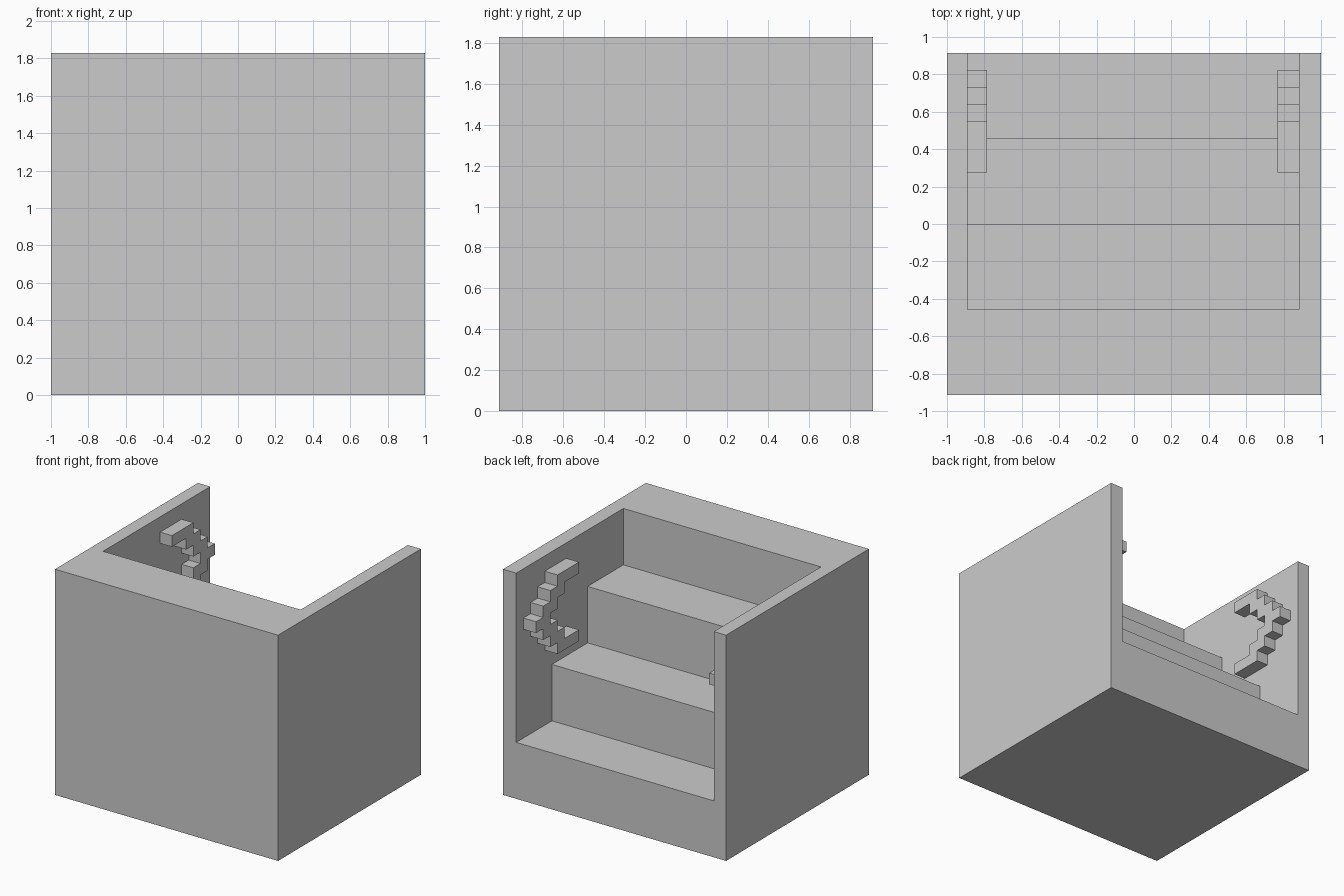
import bpy
import bmesh

if "Cube" in bpy.data.objects:
    bpy.data.objects.remove(bpy.data.objects["Cube"])

HALF_Y, HEIGHT = 0.915, 1.83
CELL = HALF_Y / 10            # pixel-style grid unit used by the handles
INNER_L, INNER_R = -0.89, 0.882


def prism(name, profile, x0, x1):
    """Extrude a closed (y, z) profile along x from x0 to x1."""
    bm = bmesh.new()
    face = bm.faces.new([bm.verts.new((x0, y, z)) for y, z in profile])
    out = bmesh.ops.extrude_face_region(bm, geom=[face])
    moved = [g for g in out["geom"] if isinstance(g, bmesh.types.BMVert)]
    bmesh.ops.translate(bm, verts=moved, vec=(x1 - x0, 0, 0))
    bmesh.ops.recalc_face_normals(bm, faces=bm.faces)
    mesh = bpy.data.meshes.new(name)
    bm.to_mesh(mesh)
    bm.free()
    obj = bpy.data.objects.new(name, mesh)
    bpy.context.collection.objects.link(obj)
    return obj


# Solid block
block = prism("stair_block",
              [(-HALF_Y, 0), (HALF_Y, 0), (HALF_Y, HEIGHT), (-HALF_Y, HEIGHT)],
              -1, 1)

# Stepped void: three treads climbing toward the front, open at back and top
rise, tread = HEIGHT / 4, HALF_Y / 2
void = [(HALF_Y + 0.2, HEIGHT + 0.2), (HALF_Y + 0.2, rise)]
for i in range(3):
    y = HALF_Y - tread * (i + 1)
    void += [(y, rise * (i + 1)), (y, rise * (i + 2))]
void[-1] = (void[-1][0], HEIGHT + 0.2)
cutter = prism("stair_void_cutter", void, INNER_L, INNER_R)
cutter.hide_render = True

cut = block.modifiers.new("stair_void", "BOOLEAN")
cut.operation = "DIFFERENCE"
cut.solver = "EXACT"
cut.object = cutter
bpy.context.view_layer.objects.active = block
bpy.ops.object.modifier_apply(modifier=cut.name)
bpy.data.objects.remove(cutter, do_unlink=True)

# Stepped crescent handles: per-row (start, end) cells along y, bottom to top
rows = [(3, 6), (5, 7), (6, 8), (7, 9), (6, 8), (5, 7), (3, 6)]
base_z = 1.065
inner, outer = [], []
for i, (a, b) in enumerate(rows):
    z0, z1 = base_z + i * CELL, base_z + (i + 1) * CELL
    inner += [(a * CELL, z0), (a * CELL, z1)]
    outer += [(b * CELL, z0), (b * CELL, z1)]
outline = outer + inner[::-1]

for side, x0, x1 in (("left", INNER_L, -0.785), ("right", 0.768, INNER_R)):
    prism(f"handle_{side}", outline, x0, x1)
